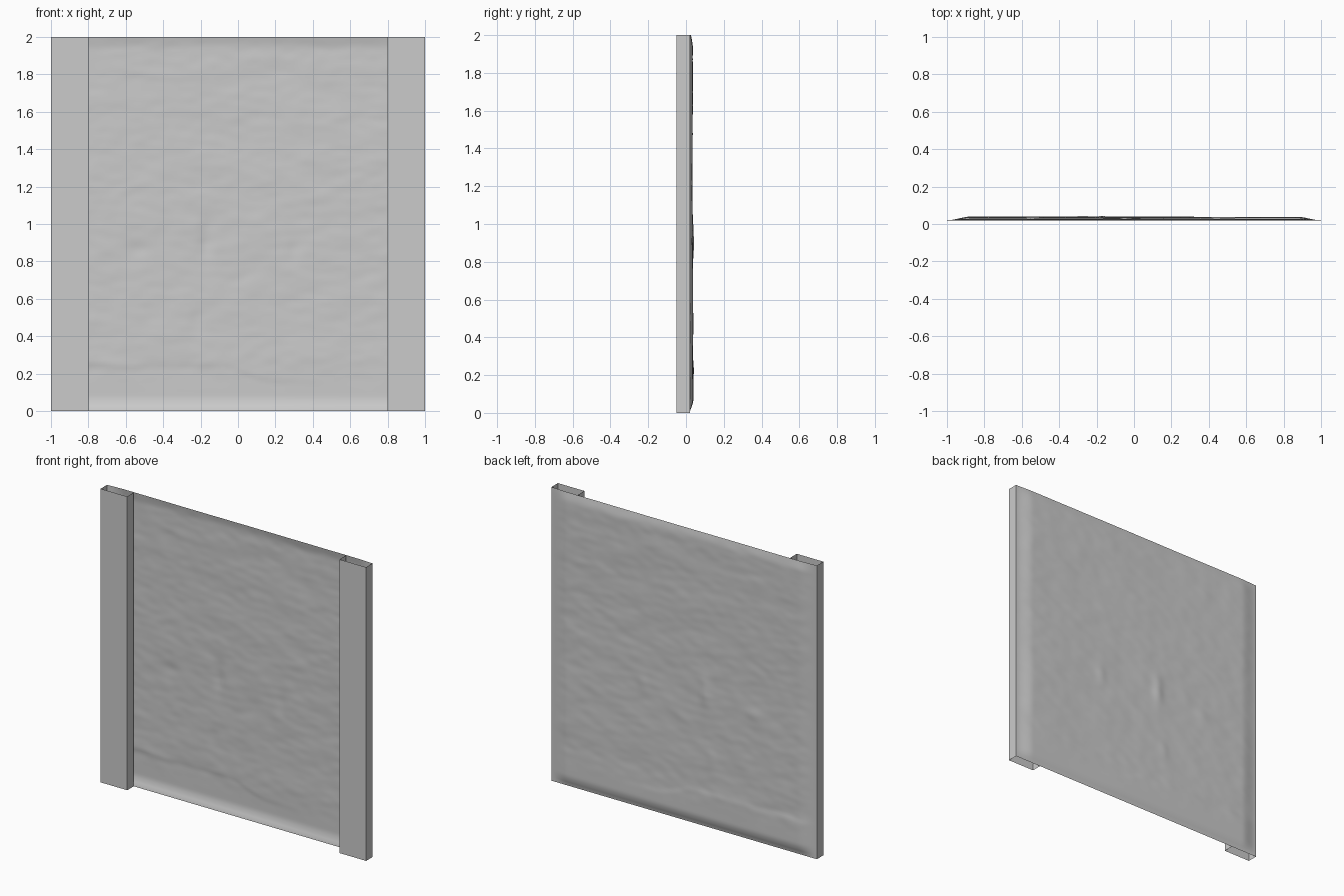
import bpy
import bmesh
import math
from mathutils import Vector, noise

cube = bpy.data.objects.get("Cube")
if cube:
    bpy.data.objects.remove(cube, do_unlink=True)

grey = bpy.data.materials.new("plain_grey")
grey.use_nodes = True
grey.diffuse_color = (0.6, 0.6, 0.6, 1)
grey.node_tree.nodes["Principled BSDF"].inputs["Base Color"].default_value = (0.6, 0.6, 0.6, 1)

FRONT, EDGE = -0.05, 0.02


def finish(bm, name):
    mesh = bpy.data.meshes.new(name)
    bm.to_mesh(mesh)
    bm.free()
    mesh.materials.append(grey)
    obj = bpy.data.objects.new(name, mesh)
    bpy.context.collection.objects.link(obj)
    return obj


def ramp(t):
    t = max(0.0, min(1.0, t))
    return t * t * (3 - 2 * t)


# Dents in the wall: x, z, width, height, depth
DENTS = [(-0.17, 0.91, 0.04, 0.09, 0.008), (-0.54, 0.86, 0.06, 0.05, 0.004),
         (0.3, 0.86, 0.04, 0.07, 0.004), (-0.22, 0.5, 0.04, 0.06, 0.003),
         (-0.57, 1.76, 0.06, 0.04, 0.003), (0.22, 1.8, 0.08, 0.05, 0.002)]


def wall_depth(x, z):
    # Stone-like relief, stretched sideways
    rough = 0.0022 * noise.noise(Vector((x * 5, z * 9, 1.3)))
    rough += 0.0016 * noise.noise(Vector((x * 11, z * 22, 4.7)))
    rough += 0.0025 * noise.noise(Vector((x * 1.5, z * 2, 8.1)))
    rough *= ramp((z - 0.08) / 0.2)
    y = 0.014 + 0.003 * ramp((1.0 - z) / 0.6) + rough
    # Uneven ledge near the foot
    ledge = 0.24 - 0.08 * ramp((x + 0.1) / 0.3) + 0.015 * noise.noise(Vector((x * 6, 0, 2)))
    y += 0.003 * ramp((ledge - z) / 0.04 + 0.5) * ramp((0.6 - x) / 0.5)
    for dx, dz, w, h, d in DENTS:
        y += d * math.exp(-((x - dx) / w) ** 2 - ((z - dz) / h) ** 2)
    # Rim tapers to the rail plane
    rim = ramp((1 - abs(x)) / 0.13) * ramp((z + 0.02) / 0.1) * ramp((2.05 - z) / 0.12)
    rim *= min(1.0, z / 0.03)
    return EDGE + max(0.0, y * rim)


# Rough stone wall
bm = bmesh.new()
bmesh.ops.create_grid(bm, x_segments=140, y_segments=140, size=1.0)
for v in bm.verts:
    x, z = v.co.x, v.co.y + 1
    v.co = (x, wall_depth(x, z), z)
for f in bm.faces:
    f.normal_flip()
    f.smooth = True
finish(bm, "rough_wall")


# Side rails: open channels folded around the wall edges
def rail(name, side):
    bm = bmesh.new()
    profile = [(0.8, EDGE), (0.8, FRONT), (1.0, FRONT), (1.0, EDGE)]
    rows = [[bm.verts.new((side * x, y, z)) for x, y in profile] for z in (0, 2)]
    for i in range(3):
        face = bm.faces.new((rows[0][i], rows[0][i + 1], rows[1][i + 1], rows[1][i]))
        if side < 0:
            face.normal_flip()
    return finish(bm, name)


rail("left_rail", 1)
rail("right_rail", -1)
